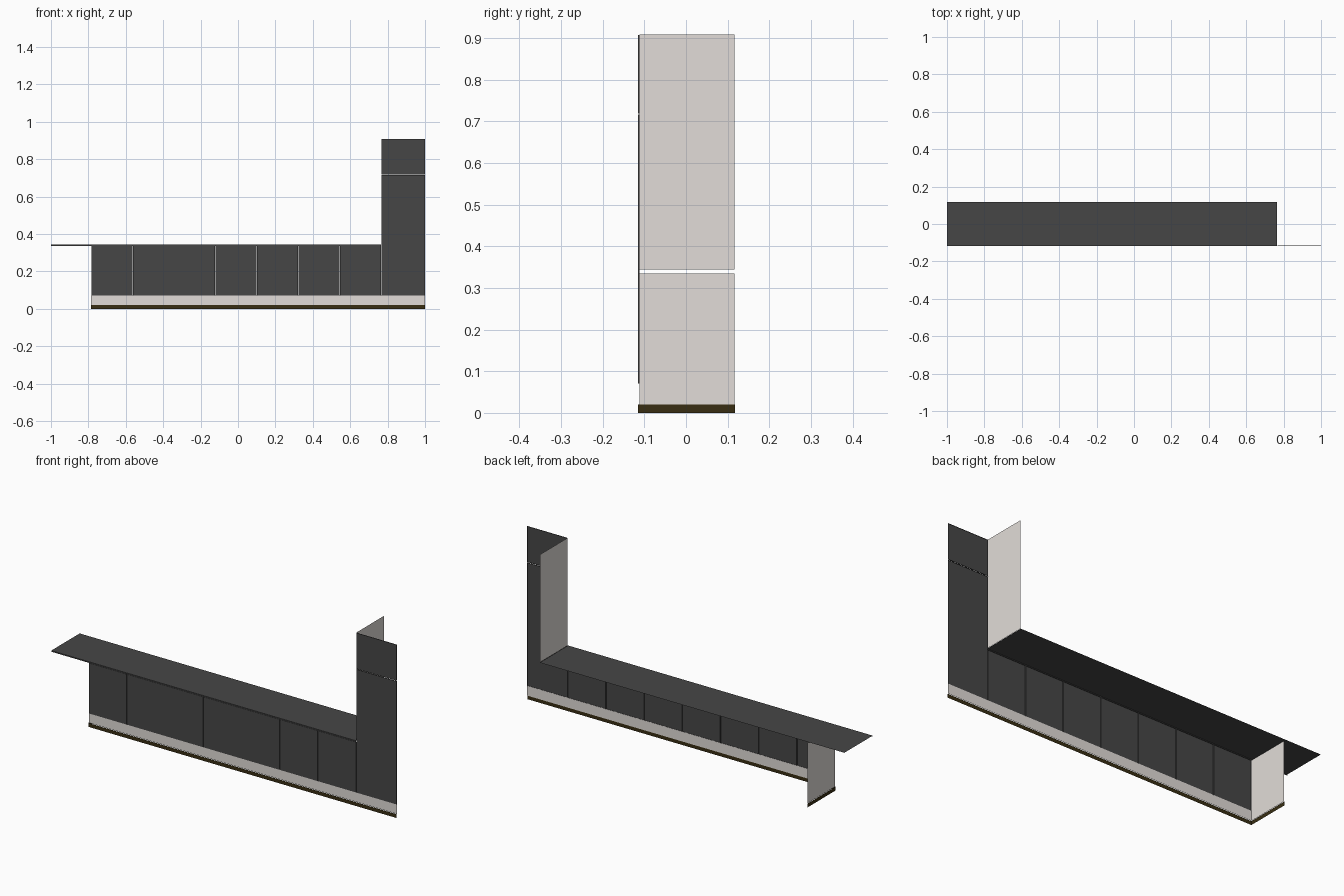
import bpy, bmesh

if "Cube" in bpy.data.objects:
    bpy.data.objects.remove(bpy.data.objects["Cube"])


def material(name, rgb):
    m = bpy.data.materials.new(name)
    m.diffuse_color = (*rgb, 1)
    m.use_nodes = True
    m.node_tree.nodes["Principled BSDF"].inputs["Base Color"].default_value = m.diffuse_color
    return m


DARK = material("dark grey laminate", (0.062, 0.062, 0.062))
LIGHT = material("warm white panel", (0.76, 0.72, 0.69))
BROWN = material("dark brown plinth", (0.040, 0.027, 0.006))

FRONT, BACK = -0.112, 0.117        # carcass depth
LEFT, TALL, RIGHT = -0.785, 0.765, 1.0
DOOR_Y = -0.115                    # face of the doors


def sheet(name, mat, quads):
    """Thin open shell made of a few rectangles."""
    bm = bmesh.new()
    for q in quads:
        bm.faces.new([bm.verts.new(p) for p in q])
    bmesh.ops.remove_doubles(bm, verts=bm.verts, dist=1e-5)
    me = bpy.data.meshes.new(name)
    bm.to_mesh(me)
    bm.free()
    me.materials.append(mat)
    ob = bpy.data.objects.new(name, me)
    bpy.context.collection.objects.link(ob)
    return ob


def front_rect(x0, x1, y, z0, z1):
    return [(x0, y, z0), (x1, y, z0), (x1, y, z1), (x0, y, z1)]


def side_rect(x, y0, y1, z0, z1):
    return [(x, y1, z0), (x, y0, z0), (x, y0, z1), (x, y1, z1)]


def flat_rect(x0, x1, y0, y1, z):
    return [(x0, y0, z), (x1, y0, z), (x1, y1, z), (x0, y1, z)]


def door(name, x0, x1, z0, z1):
    # door face with thin returned edges, open at the back
    g = 0.001
    x0, x1, z0, z1 = x0 + g, x1 - g, z0 + g, z1 - g
    y0, y1 = DOOR_Y, FRONT
    sheet(name, DARK, [front_rect(x0, x1, y0, z0, z1),
                       side_rect(x0, y0, y1, z0, z1),
                       side_rect(x1, y0, y1, z0, z1)[::-1],
                       flat_rect(x0, x1, y0, y1, z1),
                       flat_rect(x0, x1, y0, y1, z0)[::-1]])


# Plinth: front and left end
sheet("plinth", BROWN, [front_rect(LEFT - 0.002, RIGHT, DOOR_Y, 0, 0.02),
                        side_rect(LEFT - 0.002, DOOR_Y, BACK + 0.001, 0, 0.02)])

# Light kick board under the doors, and the left end panel
sheet("kick_board", LIGHT, [front_rect(LEFT, RIGHT, FRONT, 0.02, 0.072)])
sheet("left_end_panel", LIGHT, [side_rect(LEFT, FRONT, BACK, 0.02, 0.335)])

# Tall unit side panel above the counter
sheet("tall_side_panel", LIGHT, [side_rect(TALL, FRONT, BACK, 0.344, 0.908)])

# Row of seven base doors
step = (TALL - LEFT) / 7
for i in range(7):
    door(f"base_door_{i + 1}", LEFT + i * step, LEFT + (i + 1) * step, 0.07, 0.336)

# Tall unit doors
door("tall_lower_door", TALL, RIGHT, 0.07, 0.717)
door("tall_upper_door", TALL, RIGHT, 0.718, 0.908)

# Counter with thin front lip, overhanging to the left
sheet("counter", DARK, [flat_rect(-1, TALL, -0.117, 0.118, 0.343),
                        front_rect(-1, TALL, -0.117, 0.337, 0.343)])
